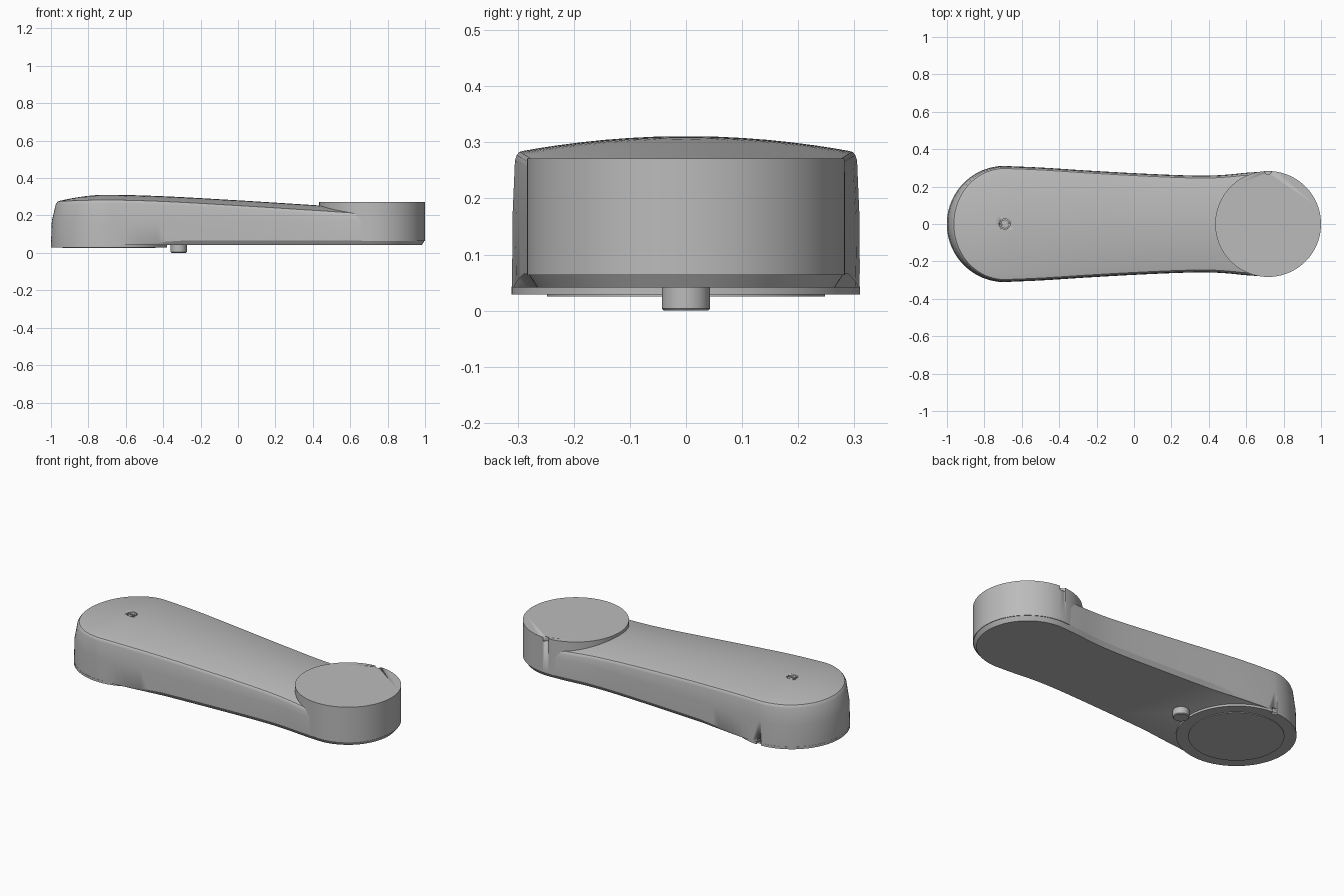
import bpy, bmesh, math
from mathutils import Vector

if "Cube" in bpy.data.objects:
    bpy.data.objects.remove(bpy.data.objects["Cube"])

grey = bpy.data.materials.new("satin grey")
grey.use_nodes = True
GREY = (0.5, 0.5, 0.5, 1)
grey.diffuse_color = GREY
grey.node_tree.nodes["Principled BSDF"].inputs["Base Color"].default_value = GREY

BIG_X, BIG_R = -0.69, 0.31      # wide joint
CAP_X, CAP_R = 0.717, 0.283     # narrow joint


def spline(pts, x):
    """Smooth curve through a few (x, value) points."""
    def slope(i):
        a, b = pts[max(i - 1, 0)], pts[min(i + 1, len(pts) - 1)]
        return (b[1] - a[1]) / (b[0] - a[0])
    x = min(max(x, pts[0][0]), pts[-1][0])
    i = max(k for k in range(len(pts) - 1) if pts[k][0] <= x)
    (x0, y0), (x1, y1) = pts[i], pts[i + 1]
    d = x1 - x0
    u = (x - x0) / d
    return (y0 * (1 + 2 * u) * (1 - u) ** 2 + slope(i) * d * u * (1 - u) ** 2
            + y1 * u * u * (3 - 2 * u) - slope(i + 1) * d * u * u * (1 - u))


def finish(name, bm, angle=30):
    bmesh.ops.recalc_face_normals(bm, faces=bm.faces)
    mesh = bpy.data.meshes.new(name)
    bm.to_mesh(mesh)
    bm.free()
    ob = bpy.data.objects.new(name, mesh)
    bpy.context.collection.objects.link(ob)
    mesh.materials.append(grey)
    bpy.ops.object.select_all(action="DESELECT")
    ob.select_set(True)
    bpy.context.view_layer.objects.active = ob
    bpy.ops.object.shade_smooth_by_angle(angle=math.radians(angle))
    return ob


def lathe(name, x, y, profile, n=96):
    """Closed round part from (radius, z) pairs, bottom to top."""
    bm = bmesh.new()
    rings = [[bm.verts.new((x + r * math.cos(a), y + r * math.sin(a), z))
              for a in (2 * math.pi * k / n for k in range(n))] for r, z in profile]
    for a, b in zip(rings, rings[1:]):
        for k in range(n):
            j = (k + 1) % n
            bm.faces.new((a[k], a[j], b[j], b[k]))
    bm.faces.new(rings[0])
    bm.faces.new(rings[-1])
    return finish(name, bm)


def box(name, centre, size):
    bm = bmesh.new()
    bmesh.ops.create_cube(bm, size=1)
    for v in bm.verts:
        v.co = Vector(centre) + Vector(v.co[i] * size[i] for i in range(3))
    return finish(name, bm)


def cut(ob, cutter):
    mod = ob.modifiers.new("cut " + cutter.name, "BOOLEAN")
    mod.operation = "DIFFERENCE"
    mod.solver = "EXACT"
    mod.object = cutter
    cutter.hide_render = True
    cutter.hide_viewport = True
    cutter.display_type = "WIRE"


# Arm outline in plan: round ends joined by a waisted side, mirrored in y
WIDTH = [(BIG_X, 0.31), (-0.5, 0.302), (-0.25, 0.286), (0, 0.272), (0.25, 0.261),
         (0.4, 0.259), (0.5, 0.264), (0.6, 0.274), (CAP_X, 0.281)]
HEIGHT = [(-1, 0.302), (-0.85, 0.308), (BIG_X, 0.311), (-0.4, 0.303), (0, 0.281),
          (0.43, 0.254), (CAP_X, 0.236), (1, 0.23)]
STEPS = 32
half = []
for k in range(STEPS):
    a = math.pi - math.pi / 2 * k / STEPS
    half.append((BIG_X + BIG_R * math.cos(a), BIG_R * math.sin(a)))
for k in range(STEPS + 1):
    x = BIG_X + (CAP_X - BIG_X) * k / STEPS
    half.append((x, spline(WIDTH, x)))
for k in range(1, STEPS + 1):
    a = math.pi / 2 * (1 - k / STEPS)
    half.append((CAP_X + 0.281 * math.cos(a), 0.281 * math.sin(a)))
outline = half + [(x, -y) for x, y in half[-2:0:-1]]


def ring(bm, place):
    """One loop round the arm; place gives (inset, z, scale) at each x."""
    verts = []
    for x, y in outline:
        sx = min(max(x, BIG_X), CAP_X)
        off = Vector((x - sx, y))
        inset, drop, scale = place(x)
        p = off.normalized() * (off.length - inset) * scale
        px = sx + p.x
        z = drop if drop > 0 else spline(HEIGHT, px) - 0.026 * scale ** 2 + drop
        verts.append(bm.verts.new((px, p.y, z)))
    return verts


def lean(x):
    """Wall taper, strongest at the tip of the wide end."""
    return 0.006 + 0.024 * max(0, (BIG_X - x) / BIG_R) ** 2


def chamfer(x):
    """Lower edge chamfer that fades out towards the wide end."""
    return 0.016 * min(1, max(0, (x + 0.6) / 0.3))


bm = bmesh.new()
rings = [ring(bm, lambda x: (chamfer(x), 0.041, 1)),
         ring(bm, lambda x: (0, 0.045 + chamfer(x) * 1.3, 1)),
         ring(bm, lambda x: (lean(x) * 0.15, 0.17, 1)),
         ring(bm, lambda x: (lean(x) * 0.85, -0.018, 1)),
         ring(bm, lambda x: (lean(x) + 0.002, -0.008, 1)),
         ring(bm, lambda x: (lean(x) + 0.007, -0.002, 1)),
         ring(bm, lambda x: (lean(x) + 0.015, -0.00001, 1))]
for s in (0.9, 0.8, 0.65, 0.5, 0.35, 0.2, 0.1, 0):
    rings.append(ring(bm, lambda x, s=s: (lean(x) + 0.015, -0.00001, s)))
count = len(outline)
for a, b in zip(rings, rings[1:]):
    for k in range(count):
        j = (k + 1) % count
        bm.faces.new((a[k], a[j], b[j], b[k]))
bm.faces.new(rings[0])
bmesh.ops.remove_doubles(bm, verts=bm.verts, dist=0.0002)
arm = finish("arm_shell", bm)

# Raised round cap on the narrow joint with an alignment notch
cap = lathe("joint_cap", CAP_X, 0, [(CAP_R, 0.064), (CAP_R, 0.271)])
cut(cap, lathe("cap_notch_cutter", CAP_X, CAP_R, [(0.018, 0.248), (0.018, 0.3)], 24))

# Mounting flange and plate under the wide joint
flange = lathe("mounting_flange", BIG_X, 0, [(0.311, 0.029), (0.311, 0.043)])
lathe("mounting_plate", BIG_X, 0, [(0.248, 0.025), (0.248, 0.03)])
notch = box("flange_notch_cutter", (BIG_X, 0.31, 0.045), (0.03, 0.03, 0.04))
cut(flange, notch)
cut(arm, notch)

# Locating peg underneath
lathe("locating_peg", -0.317, 0, [(0.039, 0), (0.043, 0.004), (0.043, 0.05)], 48)

# Slotted screw sunk in the top
cut(arm, lathe("screw_hole_cutter", BIG_X, 0, [(0.028, 0.295), (0.028, 0.33)], 32))
screw = lathe("screw_head", BIG_X, 0, [(0.023, 0.29), (0.023, 0.309)], 32)
cut(screw, box("screw_slot_cutter", (BIG_X, 0, 0.31), (0.06, 0.01, 0.014)))
